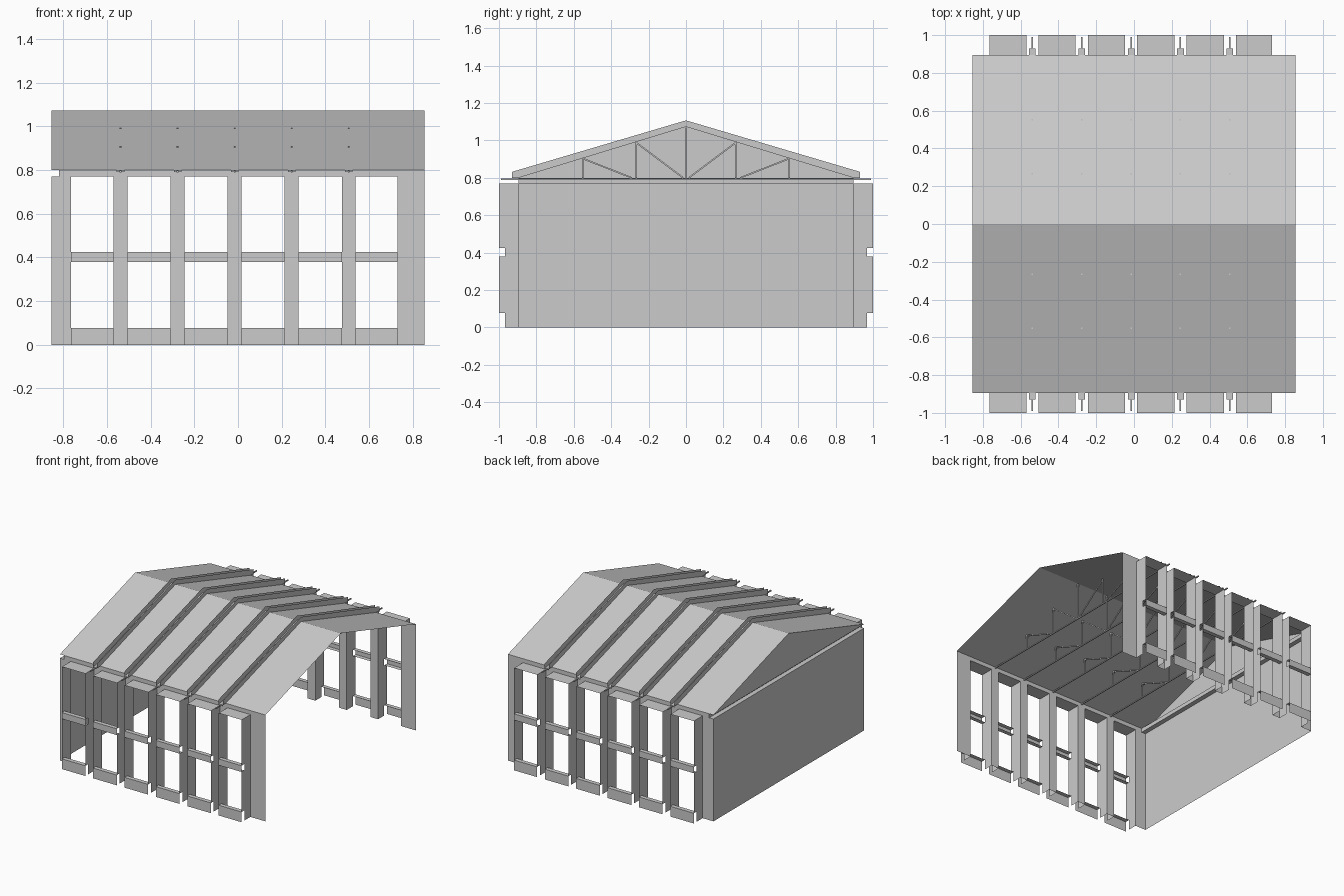
import bpy

if "Cube" in bpy.data.objects:
    bpy.data.objects.remove(bpy.data.objects["Cube"])

X0, X1 = -0.855, 0.855          # ends of the hall
YW, YO = 0.895, 1.0             # wall plane and outer face of the bay frames
ZW, ZE, ZR = 0.77, 0.80, 1.073  # wall top, eave, ridge
CENTRES = [-0.538 + 0.2613 * i for i in range(5)]
HALF = 0.032                    # half column width


def sheet(name, polys):
    """Thin sheet-metal object from a few polygons."""
    verts, faces = [], []
    for p in polys:
        faces.append(range(len(verts), len(verts) + len(p)))
        verts += p
    me = bpy.data.meshes.new(name)
    me.from_pydata(verts, [], [tuple(f) for f in faces])
    ob = bpy.data.objects.new(name, me)
    bpy.context.collection.objects.link(ob)
    return ob


def in_x(x, pts):               # polygon in the plane x = const, (y, z) points
    return [(x, y, z) for y, z in pts]


def in_y(y, xa, xb, za, zb):    # rectangle facing front or back
    return [(xa, y, za), (xb, y, za), (xb, y, zb), (xa, y, zb)]


def in_z(z, xa, xb, ya, yb):    # horizontal rectangle
    return [(xa, ya, z), (xb, ya, z), (xb, yb, z), (xa, yb, z)]


def bar(name, x, a, b, t=0.004):
    """Square bar between two (y, z) points in the plane of a truss."""
    dy, dz = b[0] - a[0], b[1] - a[1]
    n = (dy * dy + dz * dz) ** 0.5
    py, pz = -dz / n * t, dy / n * t
    sec = [(a[0] + py, a[1] + pz), (b[0] + py, b[1] + pz),
           (b[0] - py, b[1] - pz), (a[0] - py, a[1] - pz)]
    lo, hi = in_x(x - t, sec), in_x(x + t, sec)
    sides = [[lo[i], lo[(i + 1) % 4], hi[(i + 1) % 4], hi[i]] for i in range(4)]
    sheet(name, [lo[::-1], hi] + sides)


edges = [-0.765]
for c in CENTRES:
    edges += [c - HALF, c + HALF]
edges.append(0.73)
bays = list(zip(edges[0::2], edges[1::2]))

# roof slopes
for s, n in ((-1, "front"), (1, "back")):
    sheet(n + "_roof", [[(X0, s * YW, ZE), (X1, s * YW, ZE), (X1, 0, ZR), (X0, 0, ZR)]])

# closed end: wall, recessed joint and gable
sheet("end_wall", [in_x(X0, [(-YW, 0), (YW, 0), (YW, ZW), (-YW, ZW)])])
sheet("end_joint", [in_z(ZW, X0, -0.82, -YW, YW), in_z(ZE, X0, -0.82, -YW, YW),
                    in_x(-0.82, [(-YW, ZW), (YW, ZW), (YW, ZE), (-YW, ZE)])])
sheet("gable", [in_x(X0, [(-YW, ZE), (YW, ZE), (0, ZR)])])

# long sides
NI = 0.968                      # bottom of the notches for the rails
for s, n in ((-1, "front"), (1, "back")):
    w, o, i = s * YW, s * YO, s * NI
    sheet(n + "_eave_beam", [in_y(w, -0.82, X1, ZW, ZE)])
    sheet(n + "_corner_panels", [in_y(w, X0, edges[0], 0, ZW),
                                 in_y(w, edges[-1], X1, 0, ZW)])
    for c in CENTRES:
        sheet(n + "_column", [in_y(w, c - HALF, c + HALF, 0, ZW)])
    plate = [(w, 0), (i, 0), (i, 0.077), (o, 0.077), (o, 0.378), (i, 0.378),
             (i, 0.425), (o, 0.425), (o, ZW), (w, ZW)]
    for a, b in bays:
        # deep frame round each opening
        sheet(n + "_bay_frame", [in_x(a, plate), in_x(b, plate),
                                 in_z(ZW, a, b, w, o)])
        # rails across the opening
        sheet(n + "_sill_rail", [in_y(o, a, b, 0, 0.077), in_z(0.077, a, b, i, o)])
        sheet(n + "_middle_rail", [in_y(o, a, b, 0.378, 0.425),
                                   in_z(0.425, a, b, i, o), in_z(0.378, a, b, i, o)])

# trusses
G = 0.0175
for c in CENTRES:
    for s in (-1, 1):
        # paired rafter plates standing above the roof
        prof = [(s * YW, ZE), (s * 0.93, ZE), (s * 0.93, 0.832), (0, 1.107), (0, ZR)]
        sheet("rafter", [in_x(c - G, prof), in_x(c + G, prof)])
        sheet("rafter_foot", [in_z(ZE, c - G, c + G, s * YW, s * 0.93),
                              in_y(s * 0.93, c - G, c + G, 0.79, ZE)])
        # web members
        for y, z, y2 in ((0.552, 0.907, 0.29), (0.267, 0.993, 0.015)):
            bar("truss_post", c, (s * y, ZE), (s * y, z))
            bar("truss_brace", c, (s * y, z - 0.004), (s * y2, ZE))
    bar("king_post", c, (0, ZE), (0, ZR - 0.004))
    bar("bottom_chord", c, (-0.99, 0.793), (0.99, 0.793))
